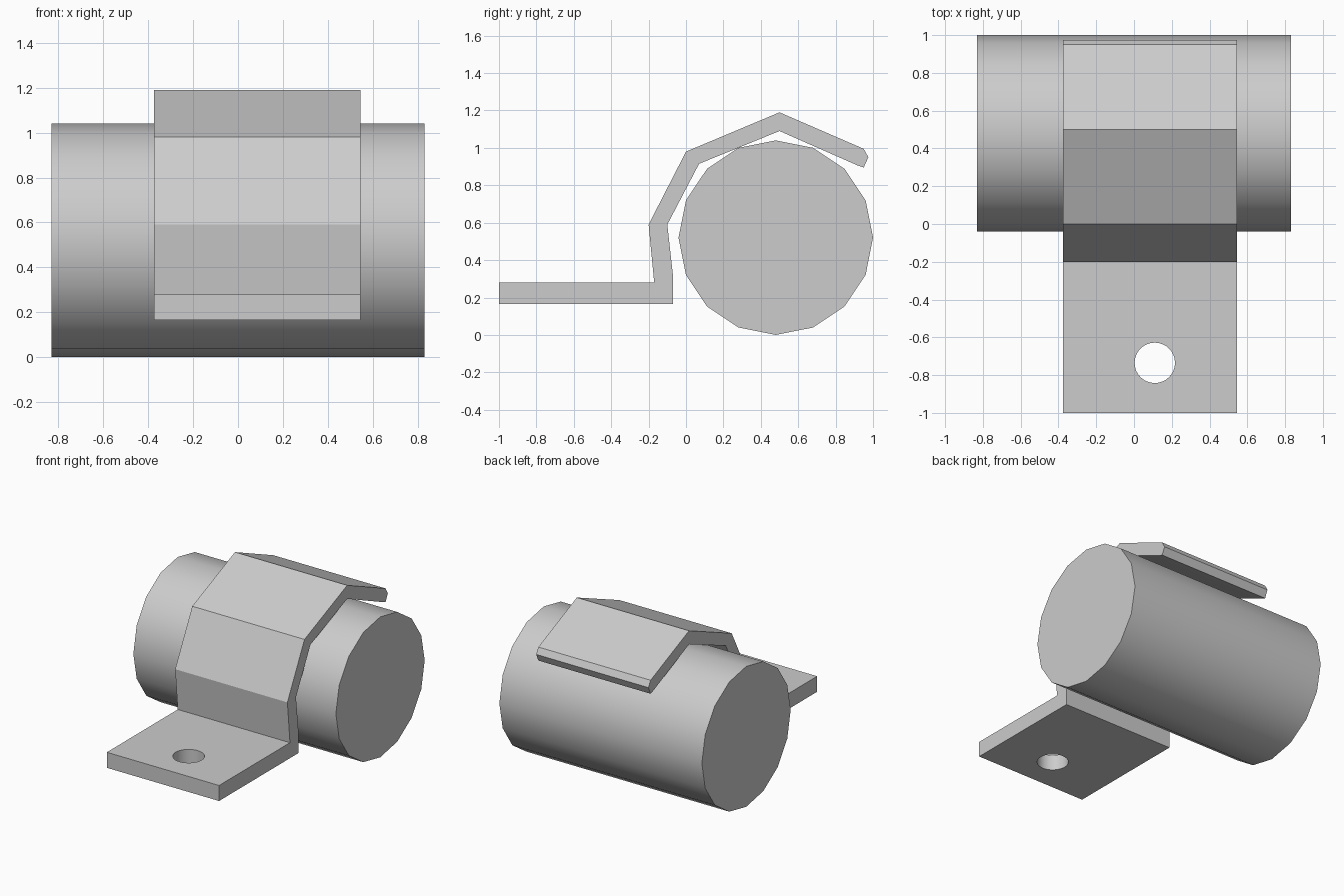
import bpy, bmesh
from math import radians

if "Cube" in bpy.data.objects:
    bpy.data.objects.remove(bpy.data.objects["Cube"], do_unlink=True)

# One grey material
grey = bpy.data.materials.new("plain grey")
grey.use_nodes = True
colour = (0.604, 0.604, 0.604, 1)
grey.diffuse_color = colour
grey.node_tree.nodes["Principled BSDF"].inputs["Base Color"].default_value = colour


def make_cylinder(name, sides, radius, depth, location, rotation):
    bpy.ops.mesh.primitive_cylinder_add(vertices=sides, radius=radius, depth=depth,
                                        location=location, rotation=rotation)
    obj = bpy.context.object
    obj.name = name
    obj.data.materials.append(grey)
    return obj


def extrude_along_x(name, profile, x0, x1):
    """Solid made from a (y, z) outline."""
    bm = bmesh.new()
    face = bm.faces.new([bm.verts.new((x0, y, z)) for y, z in profile])
    result = bmesh.ops.extrude_face_region(bm, geom=[face])
    verts = [v for v in result["geom"] if isinstance(v, bmesh.types.BMVert)]
    bmesh.ops.translate(bm, verts=verts, vec=(x1 - x0, 0, 0))
    bmesh.ops.recalc_face_normals(bm, faces=bm.faces)
    mesh = bpy.data.meshes.new(name)
    bm.to_mesh(mesh)
    bm.free()
    mesh.materials.append(grey)
    obj = bpy.data.objects.new(name, mesh)
    bpy.context.collection.objects.link(obj)
    return obj


def smooth(obj):
    bpy.ops.object.select_all(action="DESELECT")
    obj.select_set(True)
    bpy.context.view_layer.objects.active = obj
    bpy.ops.object.shade_smooth_by_angle(angle=radians(25))


# Round barrel lying along x
barrel = make_cylinder("barrel", 16, 0.52, 1.66, (0, 0.48, 0.52), (0, radians(90), 0))
smooth(barrel)

# Bent strap with a flat foot
outer = [(-1, 0.165), (-1, 0.28), (-0.17, 0.28), (-0.2, 0.59), (0, 0.98),
         (0.5, 1.19), (0.95, 0.995), (0.975, 0.95)]
inner = [(0.95, 0.895), (0.92, 0.905), (0.5, 1.09), (0.07, 0.915),
         (-0.1, 0.59), (-0.07, 0.32), (-0.07, 0.165)]
strap = extrude_along_x("strap", outer + inner, -0.375, 0.545)

# Bolt hole through the foot
cutter = make_cylinder("hole_cutter", 32, 0.107, 0.4, (0.11, -0.735, 0.22), (0, 0, 0))
cutter.hide_render = True
hole = strap.modifiers.new("bolt hole", "BOOLEAN")
hole.operation = "DIFFERENCE"
hole.solver = "EXACT"
hole.object = cutter
bpy.context.view_layer.objects.active = strap
bpy.ops.object.modifier_apply(modifier=hole.name)
bpy.data.objects.remove(cutter, do_unlink=True)
smooth(strap)
